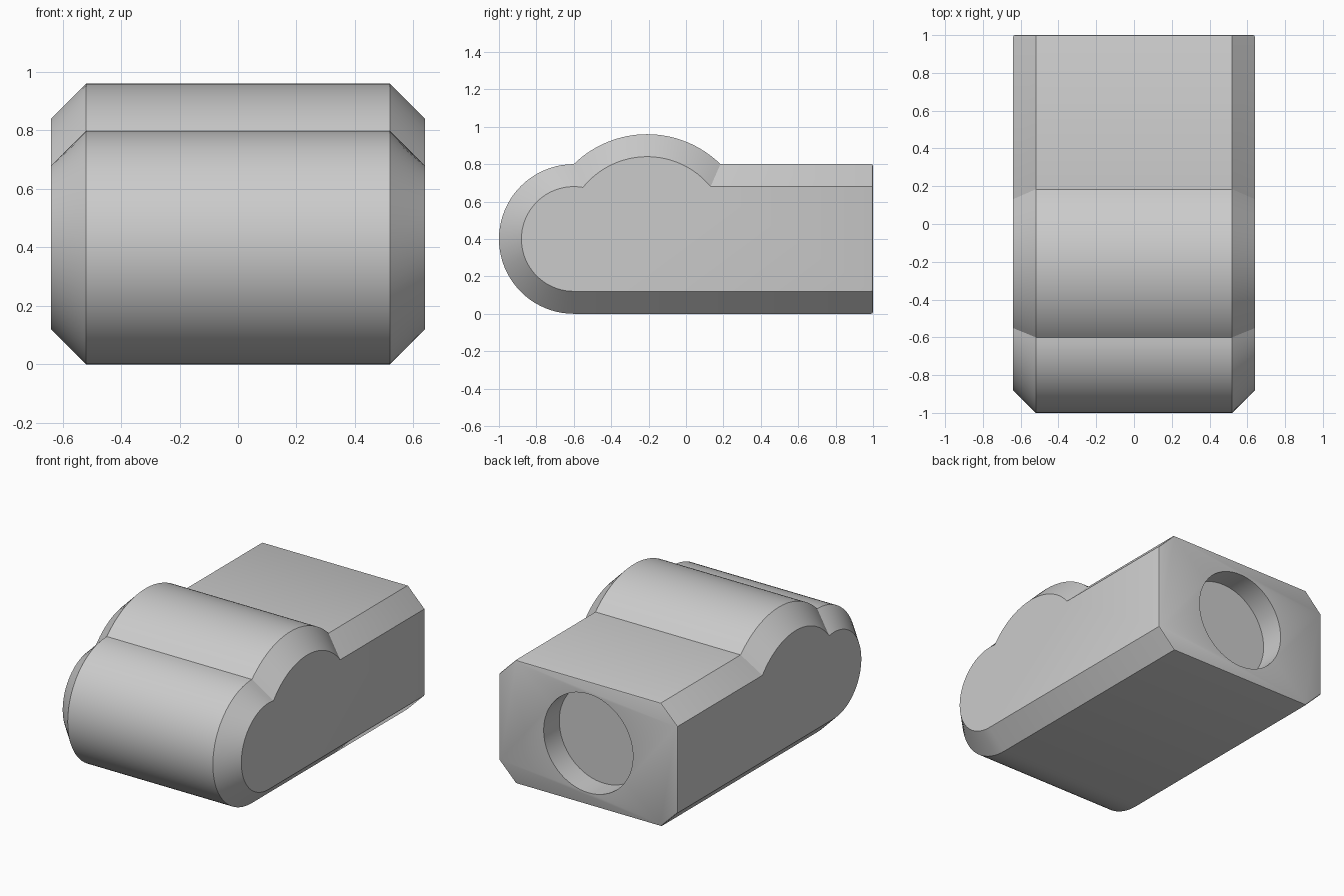
import bpy, bmesh
from math import sin, cos, pi, atan2, sqrt, radians

if "Cube" in bpy.data.objects:
    bpy.data.objects.remove(bpy.data.objects["Cube"])

NOSE_Y, HUMP_Y, MID_Z = -0.6, -0.208, 0.4


def arc(cy, r, a0, a1, n):
    return [(cy + r * cos(a0 + (a1 - a0) * i / n), MID_Z + r * sin(a0 + (a1 - a0) * i / n))
            for i in range(n + 1)]


def side_profile(inset):
    """Side outline (y, z): round nose, roof hump, square back."""
    r1, r2 = 0.4 - inset, 0.56 - inset
    d = HUMP_Y - NOSE_Y
    a = (d * d + r1 * r1 - r2 * r2) / (2 * d)
    h = sqrt(r1 * r1 - a * a)
    hump_end = atan2(r1, sqrt(r2 * r2 - r1 * r1))
    nose = arc(NOSE_Y, r1, 1.5 * pi, atan2(h, a), 40)
    hump = arc(HUMP_Y, r2, atan2(h, a - d), hump_end, 32)
    return nose + hump[1:] + [(1, MID_Z + r1), (1, MID_Z - r1)]


# Body: four lofted outlines, the outer pair inset to chamfer the sides
bm = bmesh.new()
loops = [[bm.verts.new((x, y, z)) for y, z in side_profile(inset)]
         for x, inset in ((-0.64, 0.12), (-0.52, 0), (0.52, 0), (0.64, 0.12))]
n = len(loops[0])
for a, b in zip(loops, loops[1:]):
    for i in range(n):
        if i != n - 2:
            j = (i + 1) % n
            bm.faces.new((a[i], a[j], b[j], b[i]))
bm.faces.new(loops[0])
bm.faces.new(loops[-1])
# Single flat back face with a fine softened rim
back = bm.faces.new([l[n - 1] for l in loops] + [l[n - 2] for l in reversed(loops)])
bmesh.ops.recalc_face_normals(bm, faces=bm.faces)
bmesh.ops.bevel(bm, geom=list(back.edges), offset=0.01, segments=2,
                profile=0.5, affect='EDGES')
mesh = bpy.data.meshes.new("body")
bm.to_mesh(mesh)
bm.free()
body = bpy.data.objects.new("body", mesh)
bpy.context.collection.objects.link(body)

# Round blind socket in the back
bpy.ops.mesh.primitive_cylinder_add(vertices=64, radius=0.32, depth=0.32,
                                    location=(0, 1, MID_Z), rotation=(pi / 2, 0, 0))
cutter = bpy.context.object
cutter.name = "socket_cutter"
cutter.hide_render = True
mod = body.modifiers.new("socket", 'BOOLEAN')
mod.object = cutter
mod.operation = 'DIFFERENCE'
mod.solver = 'EXACT'

bpy.ops.object.select_all(action='DESELECT')
body.select_set(True)
bpy.context.view_layer.objects.active = body
bpy.ops.object.modifier_apply(modifier="socket")
bpy.data.objects.remove(cutter, do_unlink=True)
bpy.ops.object.shade_smooth_by_angle(angle=radians(30))
